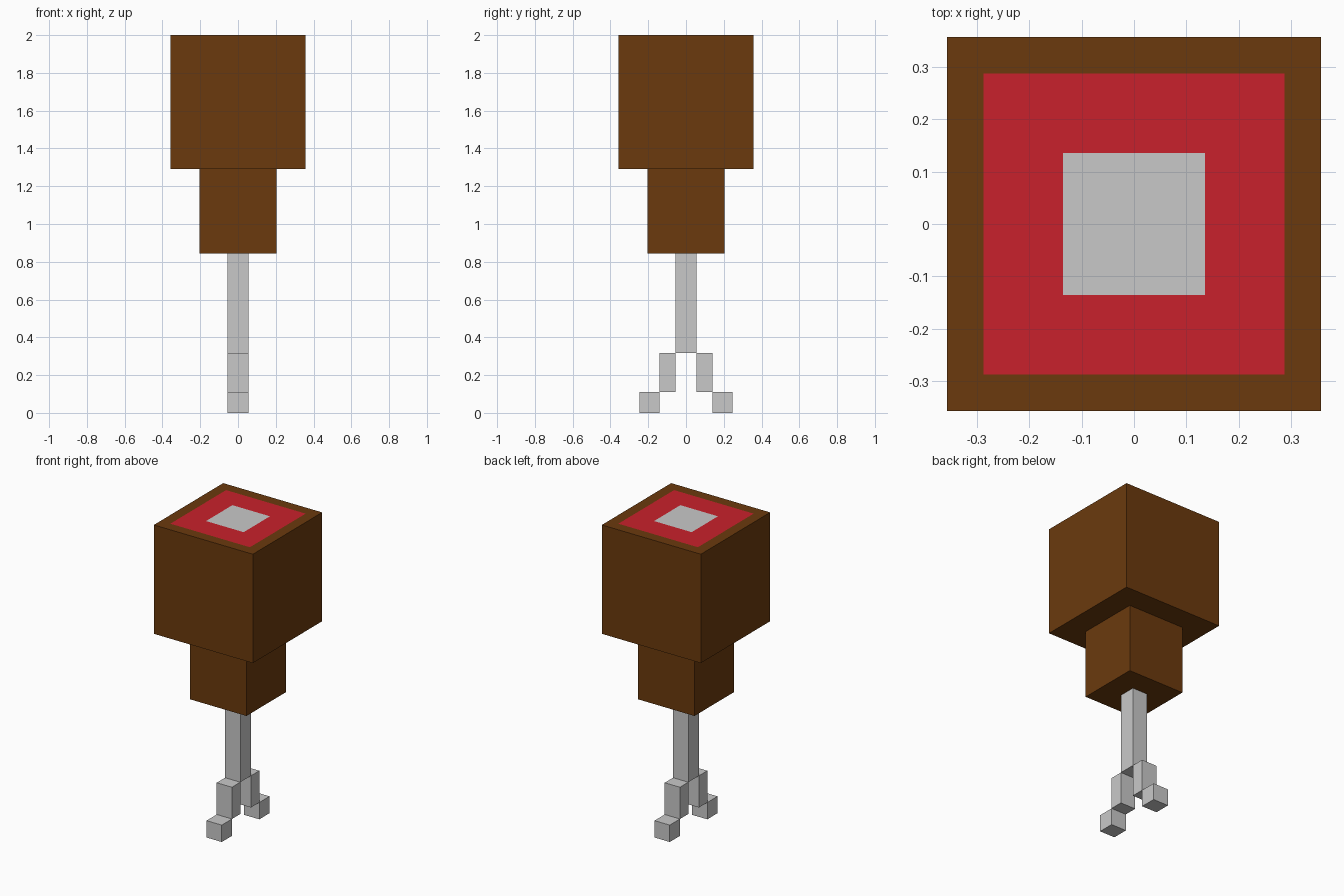
import bpy
import bmesh
from mathutils import Vector

cube = bpy.data.objects.get("Cube")
if cube:
    bpy.data.objects.remove(cube, do_unlink=True)


def material(name, rgb):
    mat = bpy.data.materials.new(name)
    mat.use_nodes = True
    color = (*rgb, 1.0)
    mat.diffuse_color = color
    mat.node_tree.nodes["Principled BSDF"].inputs["Base Color"].default_value = color
    return mat


brown = material("brown", (0.147, 0.042, 0.004))
red = material("red", (0.584, 0.015, 0.025))
grey = material("light grey", (0.584, 0.584, 0.584))


def box(name, low, high, mats, insets=()):
    """Box between two corners; each inset of the top face takes the next material."""
    low, high = Vector(low), Vector(high)
    bm = bmesh.new()
    bmesh.ops.create_cube(bm, size=1)
    for v in bm.verts:
        v.co = (low + high) / 2 + v.co * (high - low)
    bm.normal_update()
    top = max(bm.faces, key=lambda f: f.normal.z)
    for index, thickness in enumerate(insets, 1):
        bmesh.ops.inset_region(bm, faces=[top], thickness=thickness)
        top.material_index = index
    mesh = bpy.data.meshes.new(name)
    bm.to_mesh(mesh)
    bm.free()
    for mat in mats:
        mesh.materials.append(mat)
    obj = bpy.data.objects.new(name, mesh)
    bpy.context.collection.objects.link(obj)
    return obj


# Head with a red square and a grey centre inlaid in its top
box("head", (-0.357, -0.357, 1.29), (0.357, 0.357, 2), [brown, red, grey], (0.099, 0.214))
box("body", (-0.203, -0.203, 0.845), (0.203, 0.203, 1.29), [brown])

# Central post
W = 0.055
box("post", (-W, -W, 0.317), (W, W, 0.845), [grey])

# Stepped legs to front and back
for side, s in (("front", -1), ("back", 1)):
    for part, inner, outer, bottom, top in (("leg", W, 0.141, 0.11, 0.317),
                                            ("foot", 0.141, 0.246, 0, 0.11)):
        y0, y1 = sorted((s * inner, s * outer))
        box(f"{side}_{part}", (-W, y0, bottom), (W, y1, top), [grey])
